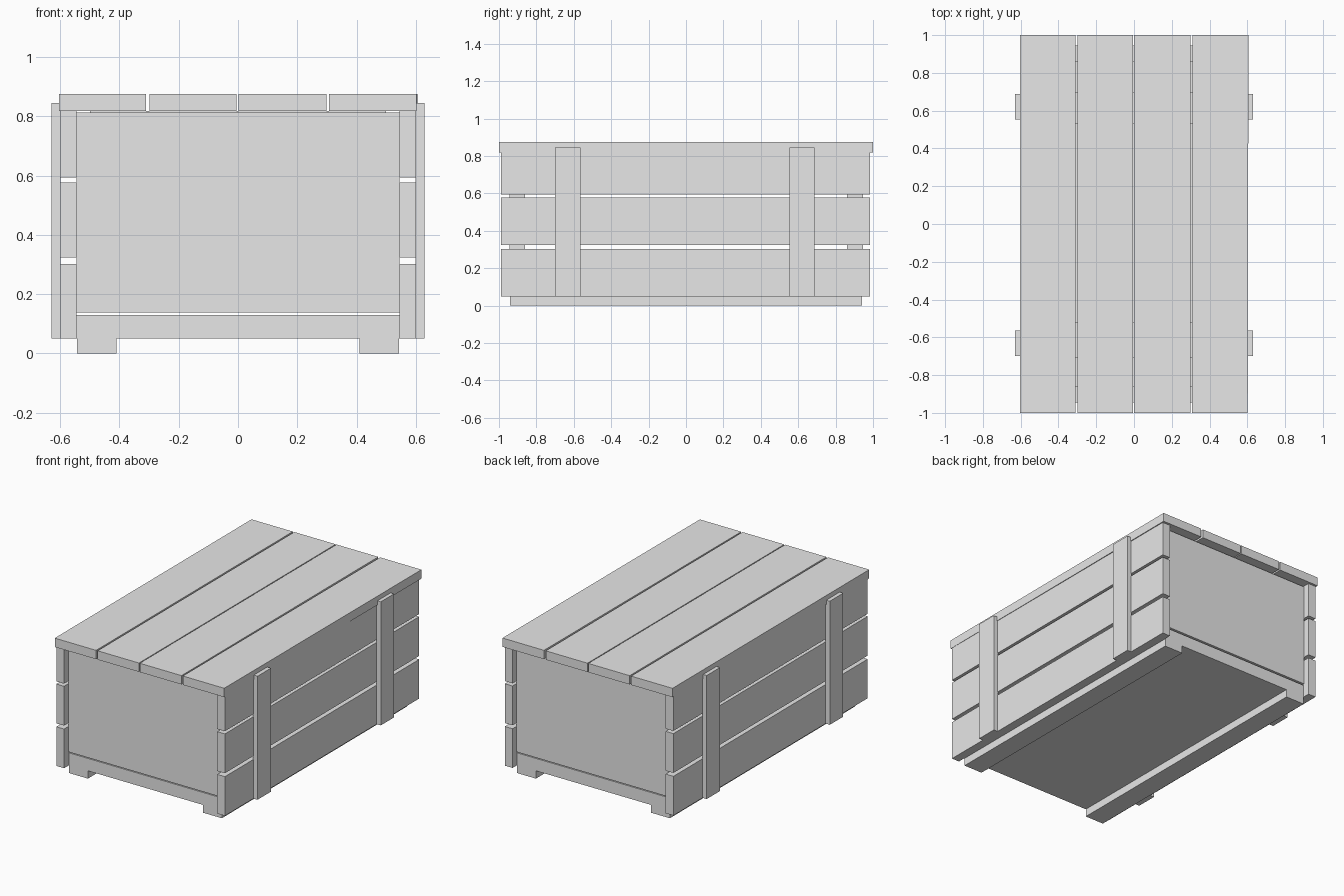
import bpy
import bmesh
from mathutils import Matrix, Vector

default_cube = bpy.data.objects.get("Cube")
if default_cube:
    bpy.data.objects.remove(default_cube, do_unlink=True)

# Single plain grey finish
grey = bpy.data.materials.new("plain_grey")
grey.use_nodes = True
colour = (0.8, 0.8, 0.8, 1.0)
grey.diffuse_color = colour
grey.node_tree.nodes["Principled BSDF"].inputs["Base Color"].default_value = colour


def box(name, x, y, z, turn=0.0):
    """Flat-sided plank given its (min, max) range on each axis."""
    size = Vector(b - a for a, b in (x, y, z))
    centre = Vector((a + b) / 2 for a, b in (x, y, z))
    bm = bmesh.new()
    bmesh.ops.create_cube(bm, size=1.0, matrix=Matrix.Diagonal(size.to_4d()))
    mesh = bpy.data.meshes.new(name)
    bm.to_mesh(mesh)
    bm.free()
    mesh.materials.append(grey)
    obj = bpy.data.objects.new(name, mesh)
    obj.location = centre
    obj.rotation_euler.z = turn
    bpy.context.collection.objects.link(obj)
    return obj


def side_range(side, inner, outer):
    return tuple(sorted((side * inner, side * outer)))


# Floor and end panels
box("floor_panel", (-0.545, 0.545), (-0.94, 0.94), (0.05, 0.13))
box("front_panel", (-0.545, 0.545), (-0.945, -0.86), (0.138, 0.812))
box("back_panel", (-0.545, 0.545), (0.86, 0.945), (0.138, 0.812))

# Parts mirrored on the left and right
for side, label in ((1, "left"), (-1, "right")):
    box(f"{label}_runner", side_range(side, 0.41, 0.543), (-0.94, 0.94), (0, 0.05))

    # Three horizontal side slats
    for level, z in (("lower", (0.05, 0.302)), ("middle", (0.324, 0.577)),
                     ("upper", (0.594, 0.82))):
        box(f"{label}_{level}_slat", side_range(side, 0.545, 0.6), (-0.99, 0.985), z)

    # Two vertical cleats over the slats
    for end, y in (("front", (-0.70, -0.563)), ("back", (0.553, 0.688))):
        box(f"{label}_{end}_cleat", side_range(side, 0.598, 0.629), y, (0.05, 0.845))

# Lid planks
lid_edges = ((-0.604, -0.31), (-0.299, -0.005), (0.001, 0.298), (0.309, 0.604))
for number, x in enumerate(lid_edges, 1):
    turn = -0.002 if number == len(lid_edges) else 0.0
    box(f"lid_plank_{number}", x, (-1, 1), (0.818, 0.875), turn)

# Battens joining the lid planks underneath
for end, y in (("front", (-0.71, -0.52)), ("back", (0.53, 0.70))):
    box(f"{end}_lid_batten", (-0.5, 0.5), y, (0.765, 0.818))
